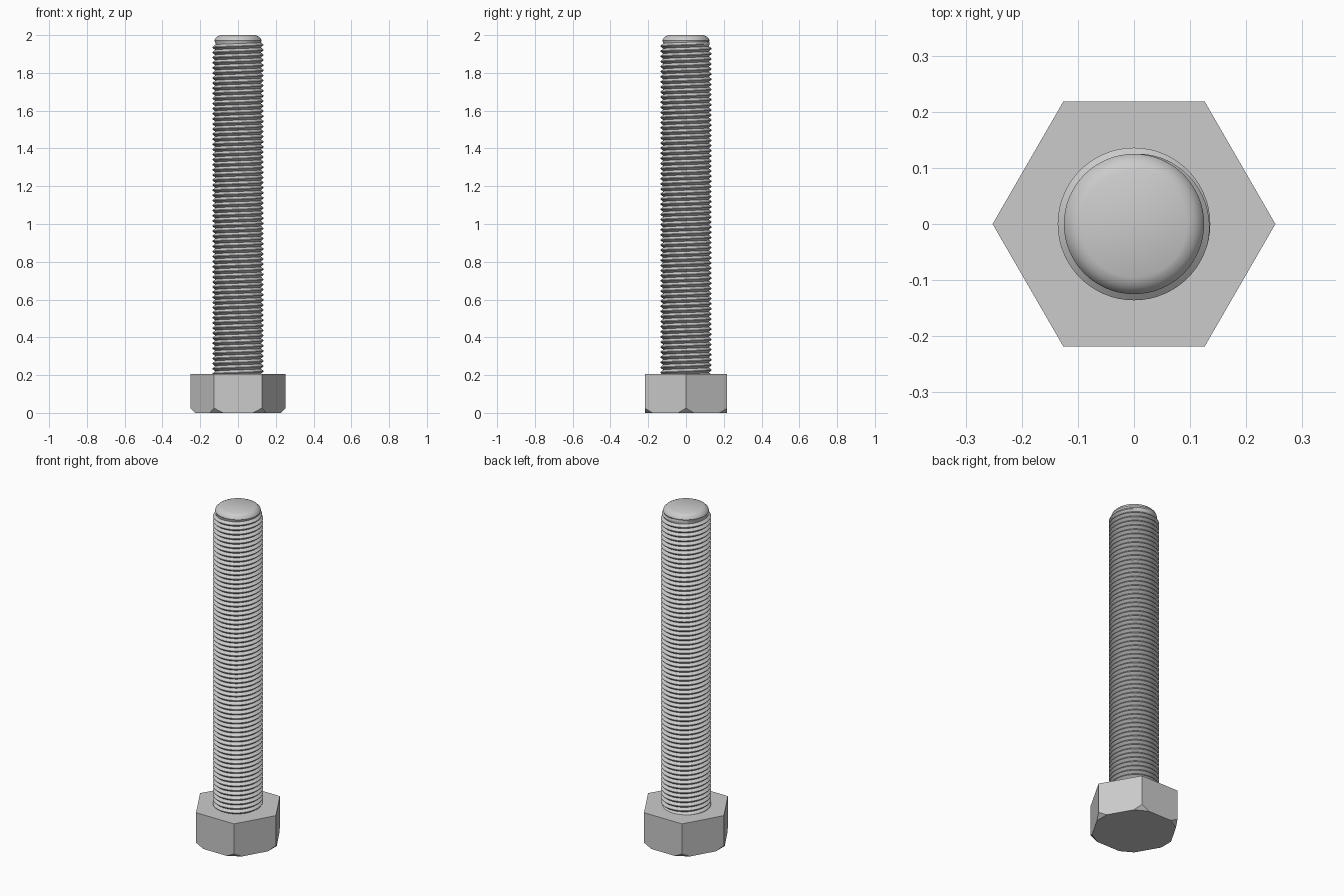
import bpy, bmesh, math
from math import cos, sin, pi, radians

if "Cube" in bpy.data.objects:
    bpy.data.objects.remove(bpy.data.objects["Cube"], do_unlink=True)

steel = bpy.data.materials.new("steel_grey")
steel.use_nodes = True
steel.diffuse_color = (0.6, 0.6, 0.6, 1)
steel.node_tree.nodes["Principled BSDF"].inputs["Base Color"].default_value = (0.6, 0.6, 0.6, 1)


def finish(bm, name, smooth=None):
    bmesh.ops.recalc_face_normals(bm, faces=bm.faces)
    mesh = bpy.data.meshes.new(name)
    bm.to_mesh(mesh)
    bm.free()
    mesh.materials.append(steel)
    obj = bpy.data.objects.new(name, mesh)
    bpy.context.collection.objects.link(obj)
    if smooth:
        bpy.ops.object.select_all(action="DESELECT")
        obj.select_set(True)
        bpy.context.view_layer.objects.active = obj
        bpy.ops.object.shade_smooth_by_angle(angle=radians(smooth))
    return obj


# Hex head: a six-sided prism with its lower corners cut off
HEAD_R, HEAD_H, CUT_IN, CUT_UP = 0.252, 0.205, 0.024, 0.025
bm = bmesh.new()
bmesh.ops.create_cone(bm, cap_ends=True, segments=6, radius1=HEAD_R, radius2=HEAD_R, depth=HEAD_H)
turn = min(math.atan2(v.co.y, v.co.x) % (pi / 3) for v in bm.verts)
for v in bm.verts:
    a = math.atan2(v.co.y, v.co.x) - turn
    v.co = (HEAD_R * cos(a), HEAD_R * sin(a), v.co.z + HEAD_H / 2)
for k in range(6):
    a = k * pi / 3
    geom = bm.verts[:] + bm.edges[:] + bm.faces[:]
    cut = bmesh.ops.bisect_plane(
        bm, geom=geom, plane_co=((HEAD_R - CUT_IN) * cos(a), (HEAD_R - CUT_IN) * sin(a), 0),
        plane_no=(CUT_UP * cos(a), CUT_UP * sin(a), -CUT_IN), clear_outer=True)
    edges = [g for g in cut["geom_cut"] if isinstance(g, bmesh.types.BMEdge)]
    bmesh.ops.holes_fill(bm, edges=edges, sides=0)
finish(bm, "hex_head")

# Shank core with a rounded tip, turned from a profile
SEG = 64
profile = [(0.118, 0.15), (0.118, 1.955), (0.125, 1.972), (0.121, 1.982), (0.111, 1.992), (0.095, 2.0)]
bm = bmesh.new()
rings = [[bm.verts.new((r * cos(2 * pi * i / SEG), r * sin(2 * pi * i / SEG), z)) for i in range(SEG)]
         for r, z in profile]
for low, high in zip(rings, rings[1:]):
    for i in range(SEG):
        j = (i + 1) % SEG
        bm.faces.new((low[i], low[j], high[j], high[i]))
bm.faces.new(rings[0][::-1])
bm.faces.new(rings[-1])
finish(bm, "shank_core", 40)

# Screw thread: a V ridge wound around the shank, fading out near the tip
PITCH, ROOT, CREST, Z0, Z1 = 0.027, 0.121, 0.136, 0.18, 1.972
steps = int((Z1 - Z0 - PITCH) / PITCH * SEG)
bm = bmesh.new()
previous = None
for i in range(steps + 1):
    a = 2 * pi * i / SEG
    z = Z0 + PITCH * i / SEG
    fade = min(1, (steps - i) / (SEG * 0.4))
    crest = ROOT + (CREST - ROOT) * fade
    row = [bm.verts.new((r * cos(a), r * sin(a), z + h * PITCH))
           for r, h in ((ROOT, 0), (crest, 0.45), (crest, 0.55), (ROOT, 1))]
    if previous:
        for k in range(3):
            bm.faces.new((previous[k], row[k], row[k + 1], previous[k + 1]))
    previous = row
bmesh.ops.remove_doubles(bm, verts=bm.verts, dist=0.00005)
finish(bm, "screw_thread", 30)
